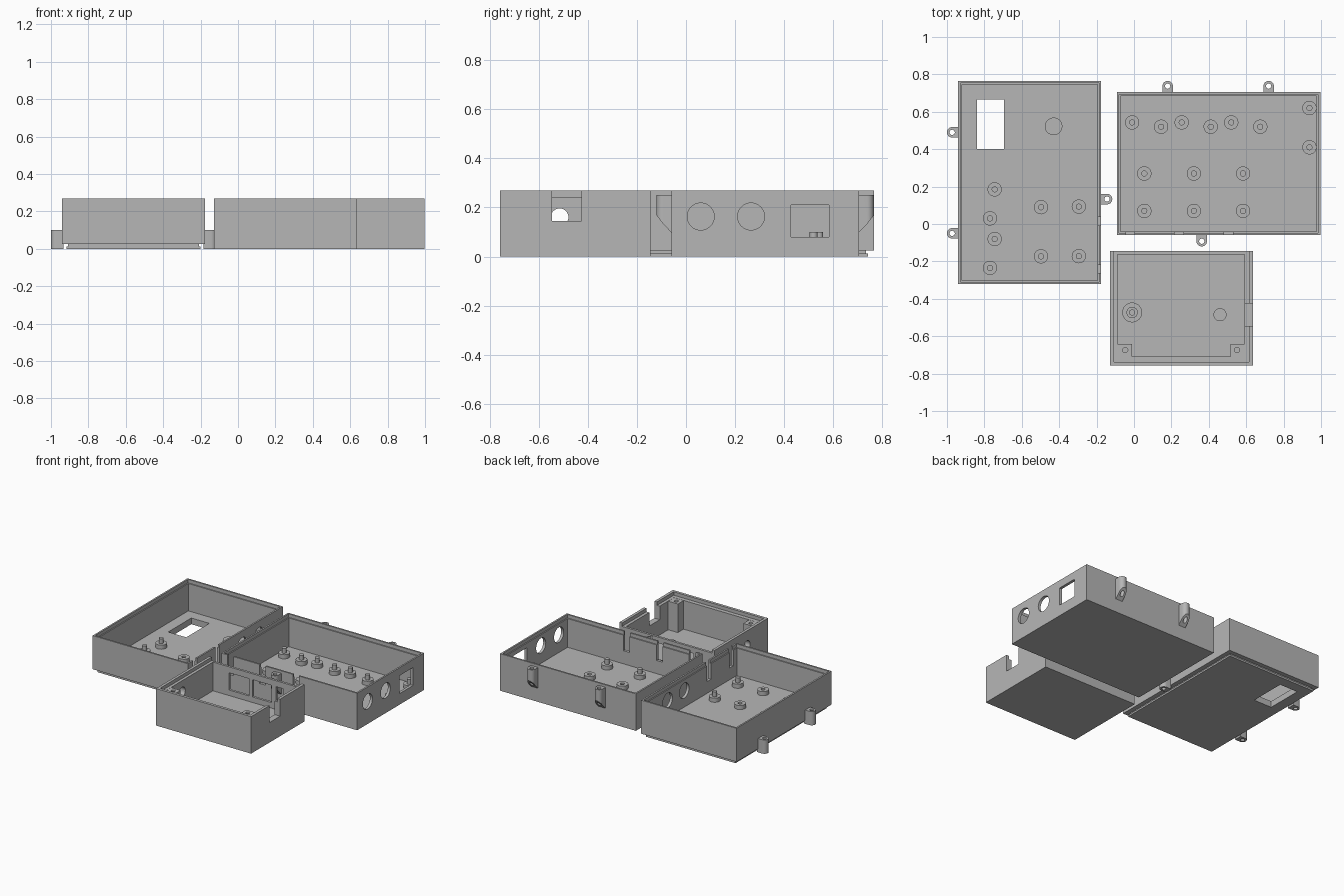
import bpy, bmesh, math
from mathutils import Matrix, Vector

if "Cube" in bpy.data.objects:
    bpy.data.objects.remove(bpy.data.objects["Cube"])

grey = bpy.data.materials.new("plain grey")
grey.diffuse_color = (0.47, 0.47, 0.47, 1)
grey.use_nodes = True
grey.node_tree.nodes["Principled BSDF"].inputs["Base Color"].default_value = grey.diffuse_color
TOP = 0.268


def make(name, bm):
    bmesh.ops.recalc_face_normals(bm, faces=bm.faces)
    me = bpy.data.meshes.new(name)
    bm.to_mesh(me)
    bm.free()
    me.materials.append(grey)
    ob = bpy.data.objects.new(name, me)
    bpy.context.collection.objects.link(ob)
    return ob


def box(name, x0, x1, y0, y1, z0, z1):
    bm = bmesh.new()
    bmesh.ops.create_cube(bm, size=1)
    for v in bm.verts:
        v.co = ((x0 + x1) / 2 + v.co.x * (x1 - x0),
                (y0 + y1) / 2 + v.co.y * (y1 - y0),
                (z0 + z1) / 2 + v.co.z * (z1 - z0))
    return make(name, bm)


def rod(name, centre, r, length, axis="Z"):
    rot = Matrix.Rotation(math.pi / 2, 4, "Y") if axis == "X" else Matrix()
    bm = bmesh.new()
    bmesh.ops.create_cone(bm, cap_ends=True, segments=32, radius1=r, radius2=r,
                          depth=length, matrix=Matrix.Translation(centre) @ rot)
    return make(name, bm)


def cut(ob, cutters):
    # apply every cut, then drop the cutters
    for c in cutters:
        m = ob.modifiers.new("cut", "BOOLEAN")
        m.operation, m.solver, m.object = "DIFFERENCE", "EXACT", c
    dg = bpy.context.evaluated_depsgraph_get()
    me = bpy.data.meshes.new_from_object(ob.evaluated_get(dg))
    ob.modifiers.clear()
    ob.data = me
    for c in cutters:
        bpy.data.objects.remove(c)


def tray_cuts(x0, x1, y0, y1, floor):
    # main cavity and the wider stepped rim
    w, r = 0.020, 0.012
    return [box("c", x0 + w, x1 - w, y0 + w, y1 - w, floor, 0.4),
            box("c", x0 + r, x1 - r, y0 + r, y1 - r, TOP - 0.025, 0.4)]


def standoff(name, x, y, floor, pin=True, r=0.038, h=0.03):
    base = rod(name, (x, y, floor + h / 2 - 0.002), r, h + 0.004)
    if pin:
        rod(name + "_pin", (x, y, floor + h + 0.015), 0.016, 0.04)
    else:
        cut(base, [rod("c", (x, y, floor + h), 0.014, 0.05)])


def screw_tab(name, wall, angle, z0, z1, slope):
    # rounded lug growing outward from a wall, bottom rises along the slope
    r, reach = 0.028, 0.032
    pts = [(-r, -0.008)]
    pts += [(-r * math.cos(t), reach + r * math.sin(t))
            for t in (math.pi * i / 14 for i in range(15))]
    pts.append((r, -0.008))
    rot = Matrix.Rotation(angle, 3, "Z")
    off = Vector((wall[0], wall[1], 0))
    bm = bmesh.new()
    lo = [bm.verts.new(rot @ Vector((x, y, z0 + max(y, 0) * slope)) + off) for x, y in pts]
    hi = [bm.verts.new(rot @ Vector((x, y, z1)) + off) for x, y in pts]
    n = len(pts)
    bm.faces.new(lo)
    bm.faces.new(hi)
    for i in range(n):
        j = (i + 1) % n
        bm.faces.new((lo[i], lo[j], hi[j], hi[i]))
    ob = make(name, bm)
    c = rot @ Vector((0, reach, 0.15)) + off
    cut(ob, [rod("c", c, 0.014, 0.5)])


# left tray: stepped underside, floor window, side holes and slots
AX0, AX1, AY0, AY1, AF = -0.94, -0.176, -0.322, 0.765, 0.045
a = box("left_tray", AX0, AX1, AY0, AY1, 0.025, TOP)
cuts = tray_cuts(AX0, AX1, AY0, AY1, AF)
cuts.append(box("c", -0.84, -0.695, 0.40, 0.665, -0.1, 0.2))
cuts += [rod("c", (AX1, y, 0.165), 0.055, 0.1, "X") for y in (0.49, 0.30)]
cuts += [box("c", AX1 - 0.04, AX1 + 0.04, y - 0.022, y + 0.022, 0.13, 0.4) for y in (0.015, -0.24)]
cut(a, cuts)
for nm, d, z0, z1 in (("left_tray_lip_neck", 0.032, 0.012, 0.027), ("left_tray_lip", 0.024, 0, 0.013)):
    lip = box(nm, AX0 + d, AX1 - d, AY0 + d, AY1 - d, z0, z1)
    cut(lip, [box("c", -0.84, -0.695, 0.40, 0.665, -0.1, 0.2)])
for x, y, pin in ((-0.745, 0.185, 1), (-0.77, 0.03, 1), (-0.745, -0.08, 1), (-0.77, -0.235, 1),
                  (-0.295, 0.093, 1), (-0.295, -0.172, 1), (-0.497, 0.09, 0), (-0.497, -0.173, 0)):
    standoff("left_standoff", x, y, AF, pin)
rod("left_floor_disc", (-0.43, 0.522, AF + 0.003), 0.047, 0.012)
for y in (0.49, -0.05):
    screw_tab("left_tray_tab", (AX0, y), math.pi / 2, 0.0, 0.1, 0)
screw_tab("left_tray_tab", (AX1, 0.133), -math.pi / 2, 0.0, 0.1, 0)

# right tray: port openings on the end wall, slots in the front wall
BX0, BX1, BY0, BY1, BF = -0.092, 0.997, -0.06, 0.705, 0.035
b = box("right_tray", BX0, BX1, BY0, BY1, 0, TOP)
cuts = tray_cuts(BX0, BX1, BY0, BY1, BF)
cuts += [rod("c", (BX1, y, 0.163), 0.055, 0.1, "X") for y in (0.06, 0.265)]
cuts.append(box("c", 0.95, 1.05, 0.427, 0.582, 0.08, 0.21))
cuts += [box("c", x - 0.024, x + 0.024, BY0 - 0.04, BY0 + 0.04, 0.13, 0.4) for x in (-0.02, 0.24, 0.505)]
cut(b, cuts)
for x, y in ((-0.01, 0.543), (0.255, 0.543), (0.52, 0.543), (0.145, 0.52), (0.41, 0.52),
             (0.675, 0.52), (0.938, 0.62), (0.938, 0.41)):
    standoff("right_standoff", x, y, BF)
for x in (0.055, 0.32, 0.583):
    standoff("right_standoff", x, 0.27, BF, False)
    standoff("right_standoff", x, 0.07, BF)
for x in (0.18, 0.72):
    screw_tab("right_tray_tab", (x, BY1), 0, 0.09, 0.25, 1.3)
screw_tab("right_tray_tab", (0.362, BY0), math.pi, 0.09, 0.25, 1.3)

# small box: ledge open to the back for a sliding cover, low back wall
CX0, CX1, CY0, CY1, CF = -0.128, 0.635, -0.757, -0.145, 0.035
c = box("small_box", CX0, CX1, CY0, CY1, 0, TOP)
cuts = [box("c", -0.087, 0.592, -0.708, -0.162, CF, 0.4),
        box("c", -0.108, 0.614, -0.737, -0.1, TOP - 0.025, 0.4),
        box("c", 0.56, 0.7, -0.545, -0.425, 0.145, 0.4),
        rod("c", (CX0 + 0.02, -0.515, 0.16), 0.036, 0.1, "X")]
cuts += [box("c", x0, x1, -0.19, -0.12, 0.075, 0.2) for x0, x1 in ((0.04, 0.2), (0.23, 0.38), (0.42, 0.48))]
cut(c, cuts)
for x0, x1, hx in ((-0.09, -0.01, -0.047), (0.515, 0.595, 0.55)):
    post = box("corner_post", x0, x1, -0.71, -0.642, CF - 0.005, TOP - 0.026)
    cut(post, [rod("c", (hx, -0.674, 0.22), 0.014, 0.16)])
standoff("small_box_standoff", -0.01, -0.473, CF, False, 0.053, 0.015)
standoff("small_box_standoff", -0.01, -0.473, CF, False, 0.03, 0.03)
rod("small_box_floor_disc", (0.46, -0.485, CF + 0.003), 0.035, 0.012)

# smooth round parts while keeping hard edges
for ob in bpy.context.scene.objects:
    ob.select_set(True)
    bpy.context.view_layer.objects.active = ob
bpy.ops.object.shade_smooth_by_angle(angle=math.radians(30))
